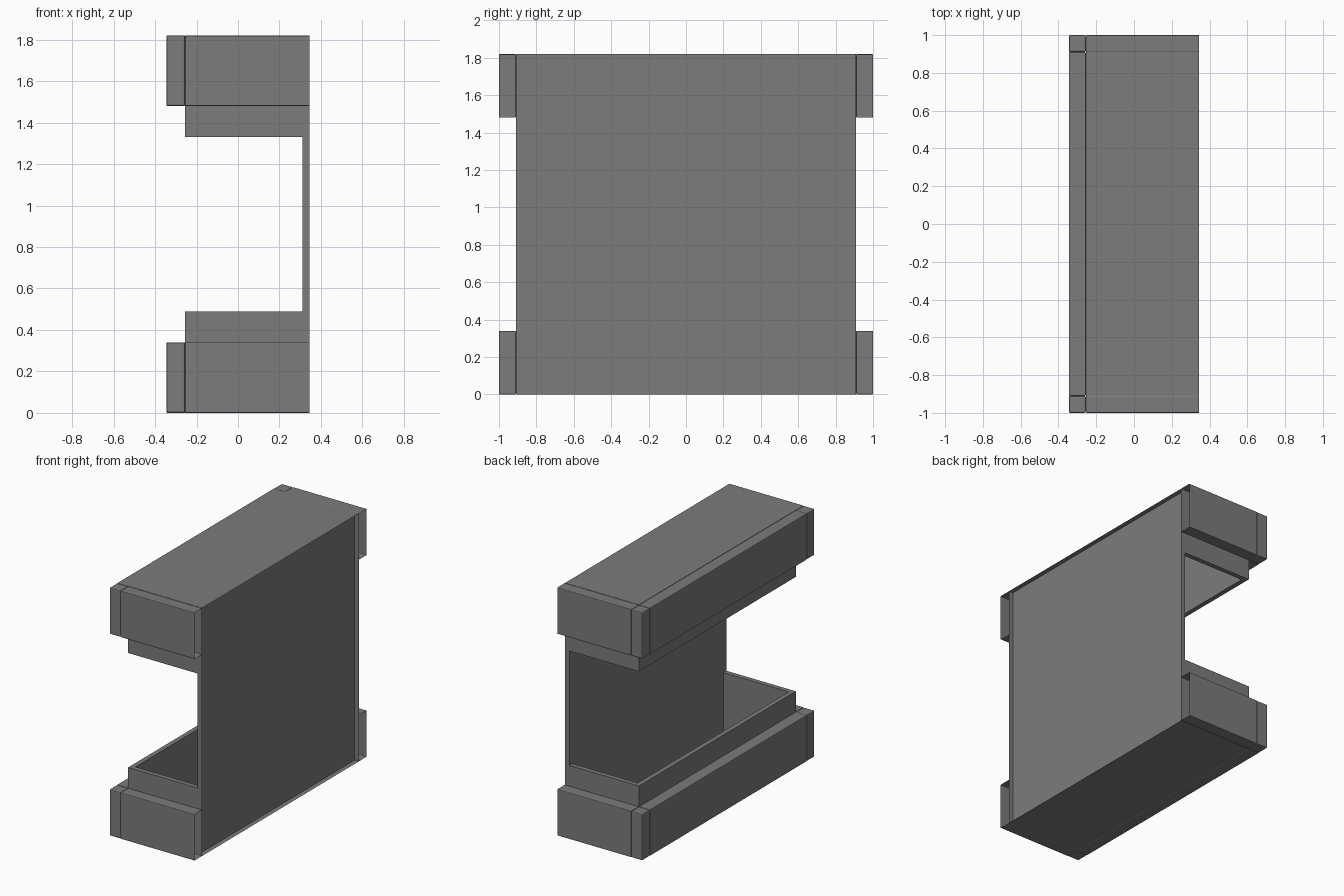
import bpy
import bmesh

cube = bpy.data.objects.get("Cube")
if cube:
    bpy.data.objects.remove(cube, do_unlink=True)

grey = bpy.data.materials.new("mid_grey")
grey.use_nodes = True
colour = (0.2, 0.2, 0.2, 1)
grey.diffuse_color = colour
grey.node_tree.nodes["Principled BSDF"].inputs["Base Color"].default_value = colour

# Overall measures
LEFT, RIGHT = 0.345, -0.345      # wall side and room side
END, INNER = 1.0, 0.91           # outer and inner ends
HEIGHT = 1.82
BAND, TRAY = 0.34, 0.49          # heights of the outer band and inner tray
THICK, BOARD = 0.035, 0.09
TRAY_X = RIGHT + BOARD
PANEL_X = LEFT - THICK


def box(name, x, y, z, bevel=0, open_back=False):
    """Box between pairs of limits; open_back leaves out the +x face."""
    bm = bmesh.new()
    bmesh.ops.create_cube(bm, size=1)
    for v in bm.verts:
        for i, lim in enumerate((x, y, z)):
            v.co[i] = max(lim) if v.co[i] > 0 else min(lim)
    if open_back:
        back = [f for f in bm.faces if f.normal.x > 0.9]
        bmesh.ops.delete(bm, geom=back, context="FACES")
    mesh = bpy.data.meshes.new(name)
    bm.to_mesh(mesh)
    bm.free()
    mesh.materials.append(grey)
    ob = bpy.data.objects.new(name, mesh)
    bpy.context.collection.objects.link(ob)
    if bevel:
        mod = ob.modifiers.new("soft_edges", "BEVEL")
        mod.width = bevel
        mod.segments = 2
    return ob


# Tall panel, hollow towards the wall side
box("back_panel", (PANEL_X, LEFT), (-INNER, INNER), (0, HEIGHT), open_back=True)

for level in ("lower", "upper"):
    def z(low, high):
        # The upper tray is the lower one turned over
        if level == "lower":
            return (low, high)
        return (HEIGHT - high, HEIGHT - low)

    # Closing plate and long walls
    box(level + "_plate", (TRAY_X, PANEL_X), (-INNER, INNER), z(0, THICK))
    box(level + "_tray_long_wall", (TRAY_X, TRAY_X + THICK), (-INNER, INNER), z(0, TRAY))
    box(level + "_long_band", (RIGHT, TRAY_X), (-INNER, INNER), z(0, BAND), 0.005)

    # End walls, hollow end bands and corner blocks
    for side, s in (("front", -1), ("rear", 1)):
        box(f"{level}_{side}_tray_end_wall", (TRAY_X + THICK, PANEL_X),
            (s * (INNER - THICK), s * INNER), z(0, TRAY))
        box(f"{level}_{side}_end_band", (TRAY_X, LEFT),
            (s * INNER, s * END), z(0, BAND), 0.005, open_back=True)
        box(f"{level}_{side}_corner_block", (RIGHT, TRAY_X),
            (s * INNER, s * END), z(0, BAND), 0.008)
